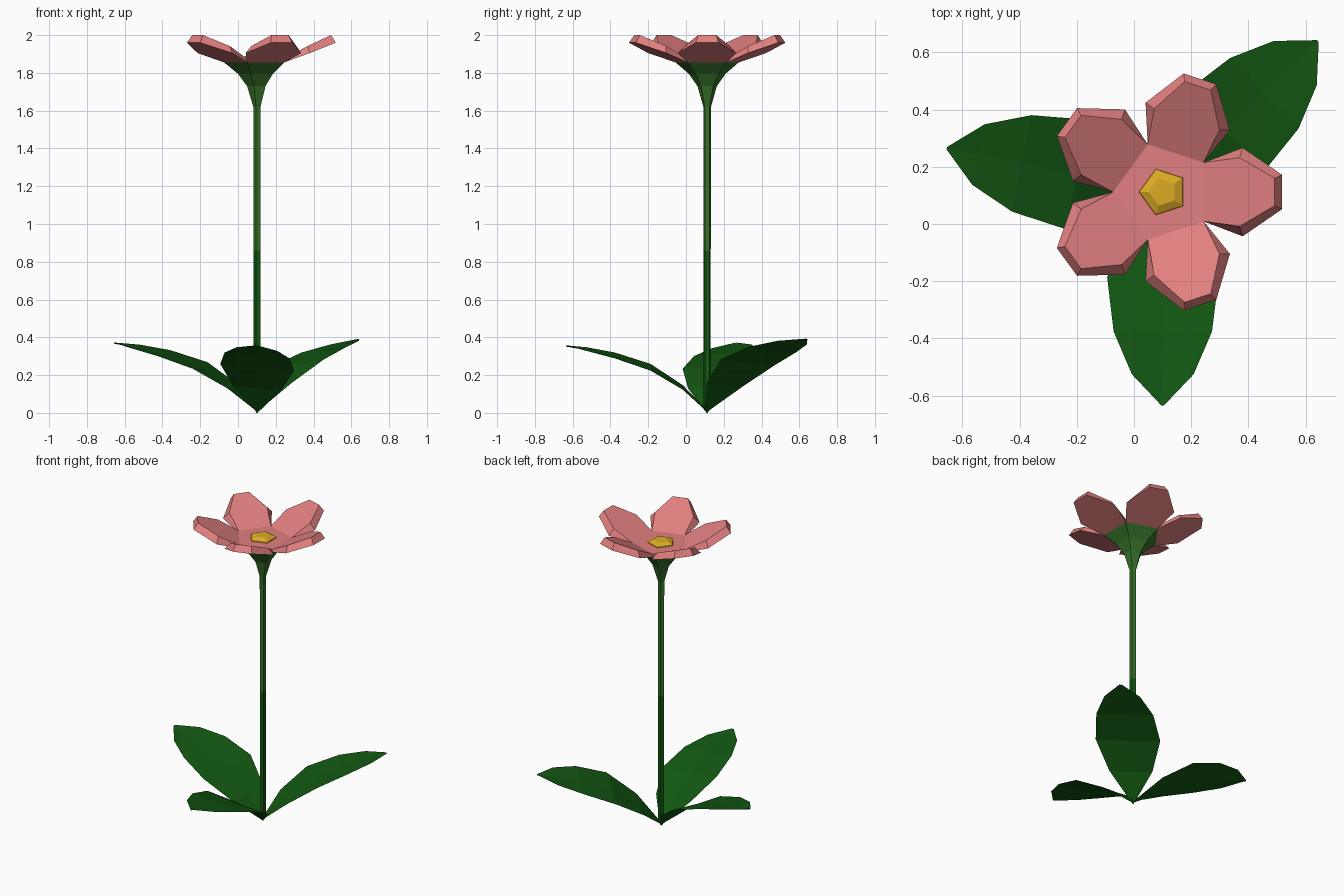
import bpy, bmesh, math

if "Cube" in bpy.data.objects:
    bpy.data.objects.remove(bpy.data.objects["Cube"])

CX, CY = 0.102, 0.112          # stem axis
STEP = math.tau / 5


def material(name, rgb):
    m = bpy.data.materials.new(name)
    m.diffuse_color = (*rgb, 1)
    m.use_nodes = True
    m.node_tree.nodes["Principled BSDF"].inputs["Base Color"].default_value = m.diffuse_color
    return m


LEAF = material("dark green", (0.006, 0.095, 0.006))
STEM = material("stem green", (0.037, 0.165, 0.022))
PINK = material("petal pink", (0.76, 0.215, 0.215))
GOLD = material("centre yellow", (0.72, 0.41, 0.018))


def finish(bm, name, mat, merge=True, fix_normals=True):
    if merge:
        bmesh.ops.remove_doubles(bm, verts=bm.verts, dist=0.0005)
    if fix_normals:
        bmesh.ops.recalc_face_normals(bm, faces=bm.faces)
    me = bpy.data.meshes.new(name)
    bm.to_mesh(me)
    bm.free()
    me.materials.append(mat)
    ob = bpy.data.objects.new(name, me)
    bpy.context.collection.objects.link(ob)
    return ob


def lathe(name, profile, mat, cap_top=False):
    """Five-sided tube through (radius, z) rings, corners on the petal notches."""
    bm = bmesh.new()
    rings = [[bm.verts.new((CX + r * math.cos((k + .5) * STEP),
                            CY + r * math.sin((k + .5) * STEP), z))
              for k in range(5)] for r, z in profile]
    for a, b in zip(rings, rings[1:]):
        for k in range(5):
            n = (k + 1) % 5
            bm.faces.new((a[k], a[n], b[n], b[k]))
    if cap_top:
        bm.faces.new(rings[-1])
    return finish(bm, name, mat, merge=False, fix_normals=False)


# Stem in two shades, with the flared calyx on top
lathe("lower_stem", [(0.004, 0.0), (0.02, 0.03), (0.02, 0.86)], LEAF)
lathe("upper_stem", [(0.02, 0.86), (0.021, 1.62)], STEM)
lathe("calyx", [(0.021, 1.62), (0.054, 1.73), (0.102, 1.795), (0.175, 1.855)], STEM)

# Flower centre
lathe("flower_centre", [(0.085, 1.874), (0.083, 1.88), (0.05, 1.895)], GOLD, cap_top=True)

# Petals: thick plates, (along, half width, z) from the notch to the tip
LOW = [(0.1416, 0.1029, 1.855), (0.278, 0.155, 1.905), (0.416, 0.06, 1.96)]
TOP = [(0.1416, 0.1029, 1.875), (0.267, 0.12, 1.942), (0.39, 0.048, 2.0)]
bm = bmesh.new()
for k in range(5):
    c, s = math.cos(k * STEP), math.sin(k * STEP)

    def ring(half):
        pts = [(u, -w, z) for u, w, z in half] + [(u, w, z) for u, w, z in reversed(half)]
        return [bm.verts.new((CX + u * c - w * s, CY + u * s + w * c, z)) for u, w, z in pts]
    lo, hi = ring(LOW), ring(TOP)
    bm.faces.new(hi)
    bm.faces.new(lo[::-1])
    for i in range(5):
        bm.faces.new((lo[i], lo[i + 1], hi[i + 1], hi[i]))
disc = [bm.verts.new((CX + .175 * math.cos((k + .5) * STEP),
                      CY + .175 * math.sin((k + .5) * STEP), 1.875)) for k in range(5)]
bm.faces.new(disc)
finish(bm, "petals", PINK, fix_normals=False)

# Leaves: arched blades, stations of (along, half width, z)
BLADE = [(0.0, 0.012, 0.012), (0.13, 0.13, 0.14), (0.30, 0.195, 0.25),
         (0.49, 0.172, 0.315), (0.64, 0.108, 0.35), (0.75, 0.004, 0.37)]


def leaf(name, tip, tip_z):
    dx, dy = tip[0] - CX, tip[1] - CY
    length = math.hypot(dx, dy)
    dx, dy = dx / length, dy / length
    bm = bmesh.new()
    rows = []
    for u, w, z in BLADE:
        u, z = u * length / 0.75, z * tip_z / 0.37
        rows.append([bm.verts.new((CX + dx * u - dy * v, CY + dy * u + dx * v, z - 0.09 * v + dip))
                     for v, dip in ((-w, 0), (0, -0.006), (w, 0))])
    for a, b in zip(rows, rows[1:]):
        for i in range(2):
            bm.faces.new((a[i], b[i], b[i + 1], a[i + 1]))
    return finish(bm, name, LEAF, merge=False, fix_normals=False)


leaf("front_leaf", (0.10, -0.635), 0.357)
leaf("left_leaf", (-0.655, 0.265), 0.372)
leaf("back_right_leaf", (0.643, 0.64), 0.393)
